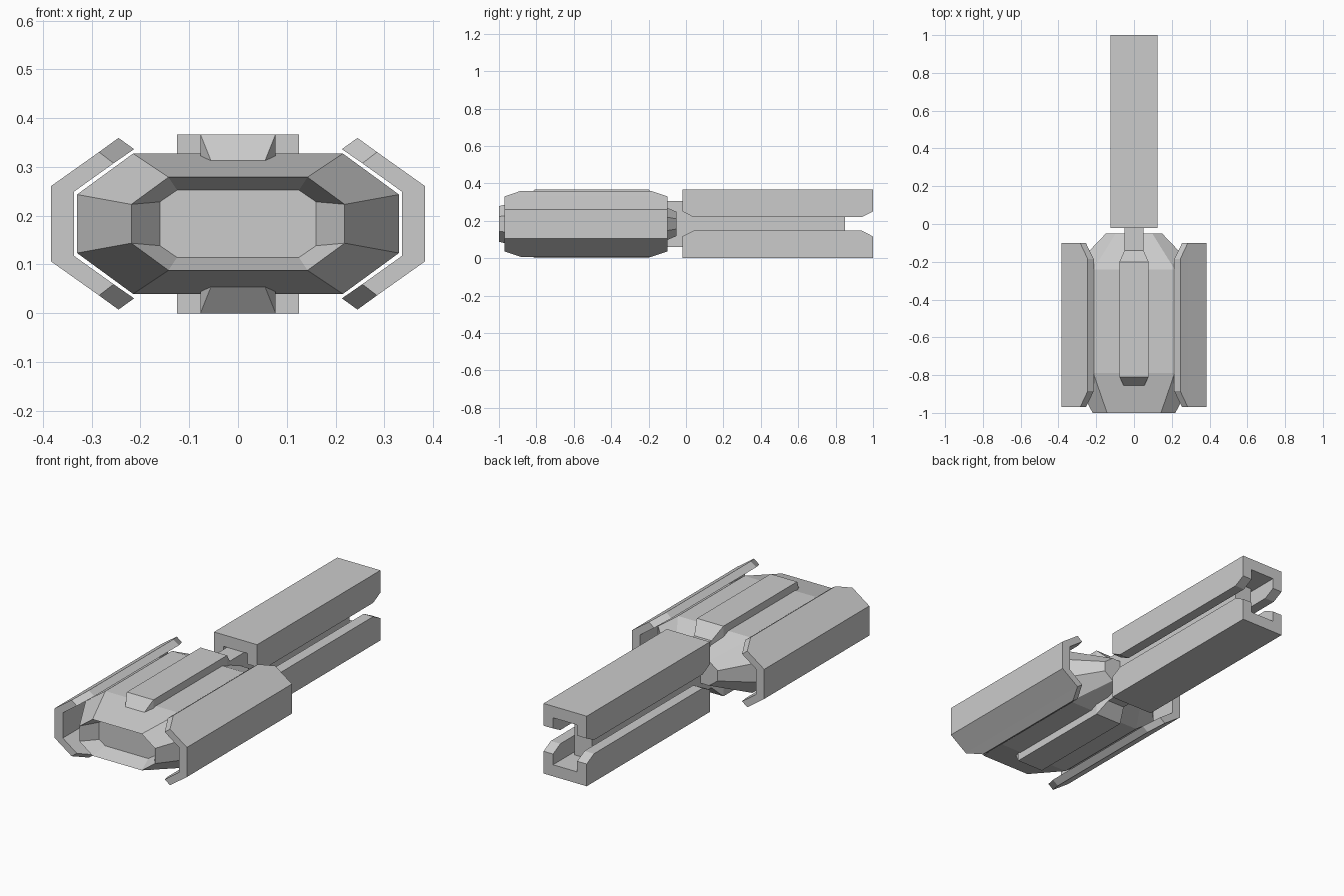
import bpy, bmesh

if "Cube" in bpy.data.objects:
    bpy.data.objects.remove(bpy.data.objects["Cube"])

ZC = 0.1835  # height of the horizontal symmetry plane


def finish(name, bm):
    bmesh.ops.recalc_face_normals(bm, faces=bm.faces[:])
    me = bpy.data.meshes.new(name)
    bm.to_mesh(me)
    bm.free()
    ob = bpy.data.objects.new(name, me)
    bpy.context.collection.objects.link(ob)
    return ob


def loft(name, rings):
    """Skin closed rings of points and cap both ends."""
    bm = bmesh.new()
    vs = [[bm.verts.new(p) for p in r] for r in rings]
    n = len(vs[0])
    for a, b in zip(vs, vs[1:]):
        for i in range(n):
            j = (i + 1) % n
            bm.faces.new((a[i], a[j], b[j], b[i]))
    bm.faces.new(vs[0])
    bm.faces.new(vs[-1])
    return finish(name, bm)


def channel(name, stations, y0, y1):
    """Thick open section along y; station = (outer, inner, end inset)."""
    rings = []
    for (ox, oz), (ix, iz), inset in stations:
        a, b = y0 + inset, y1 - inset
        rings.append([(ox, a, ZC + oz), (ix, a, ZC + iz),
                      (ix, b, ZC + iz), (ox, b, ZC + oz)])
    return loft(name, rings)


def octagon(y, w, h, cx, cz):
    pts = [(cx, h), (w, cz), (w, -cz), (cx, -h),
           (-cx, -h), (-w, -cz), (-w, cz), (-cx, h)]
    return [(x, y, ZC + z) for x, z in pts]


def rect(y, w, h):
    return [(x, y, ZC + z) for x, z in ((w, h), (w, -h), (-w, -h), (-w, h))]


def hull_ring(y, s):
    return octagon(y, 0.33 * s, 0.144 * s, 0.215 * s, 0.06 * s)


# Faceted hull with a recessed front panel
loft("hull", [octagon(-0.92, 0.16, 0.069, 0.125, 0.045),
              hull_ring(-1.0, 0.663), hull_ring(-0.79, 1.0),
              hull_ring(-0.24, 1.0), hull_ring(-0.05, 0.45)])

# Raised spine showing on top and underneath the hull
loft("spine", [rect(-0.855, 0.055, 0.128), rect(-0.81, 0.077, 0.1835),
               rect(-0.20, 0.077, 0.1835), rect(-0.14, 0.05, 0.123)])

# Core bar joining the hull to the rails
loft("core_bar", [rect(-0.16, 0.05, 0.123), rect(0.85, 0.05, 0.123)])

# Side guards wrapped around the hull
upper = [((0.245, 0.176), (0.213, 0.153), 0.085),
         ((0.285, 0.147), (0.255, 0.124), 0.0),
         ((0.383, 0.0775), (0.336, 0.066), 0.0)]
guard = upper + [((o[0], -o[1]), (i[0], -i[1]), d) for o, i, d in reversed(upper)]
for side, label in ((1, "right"), (-1, "left")):
    channel(label + "_guard",
            [((side * o[0], o[1]), (side * i[0], i[1]), d) for o, i, d in guard],
            -0.97, -0.10)

# Upper and lower rails, open towards each other
half = [((0.125, 0.036), (0.07, 0.036), 0.06),
        ((0.125, 0.067), (0.07, 0.067), 0.0),
        ((0.125, 0.1835), (0.07, 0.123), 0.0)]
rail = half + [((-o[0], o[1]), (-i[0], i[1]), d) for o, i, d in reversed(half)]
for side, label in ((1, "upper"), (-1, "lower")):
    channel(label + "_rail",
            [((o[0], side * o[1]), (i[0], side * i[1]), d) for o, i, d in rail],
            -0.02, 1.0)
